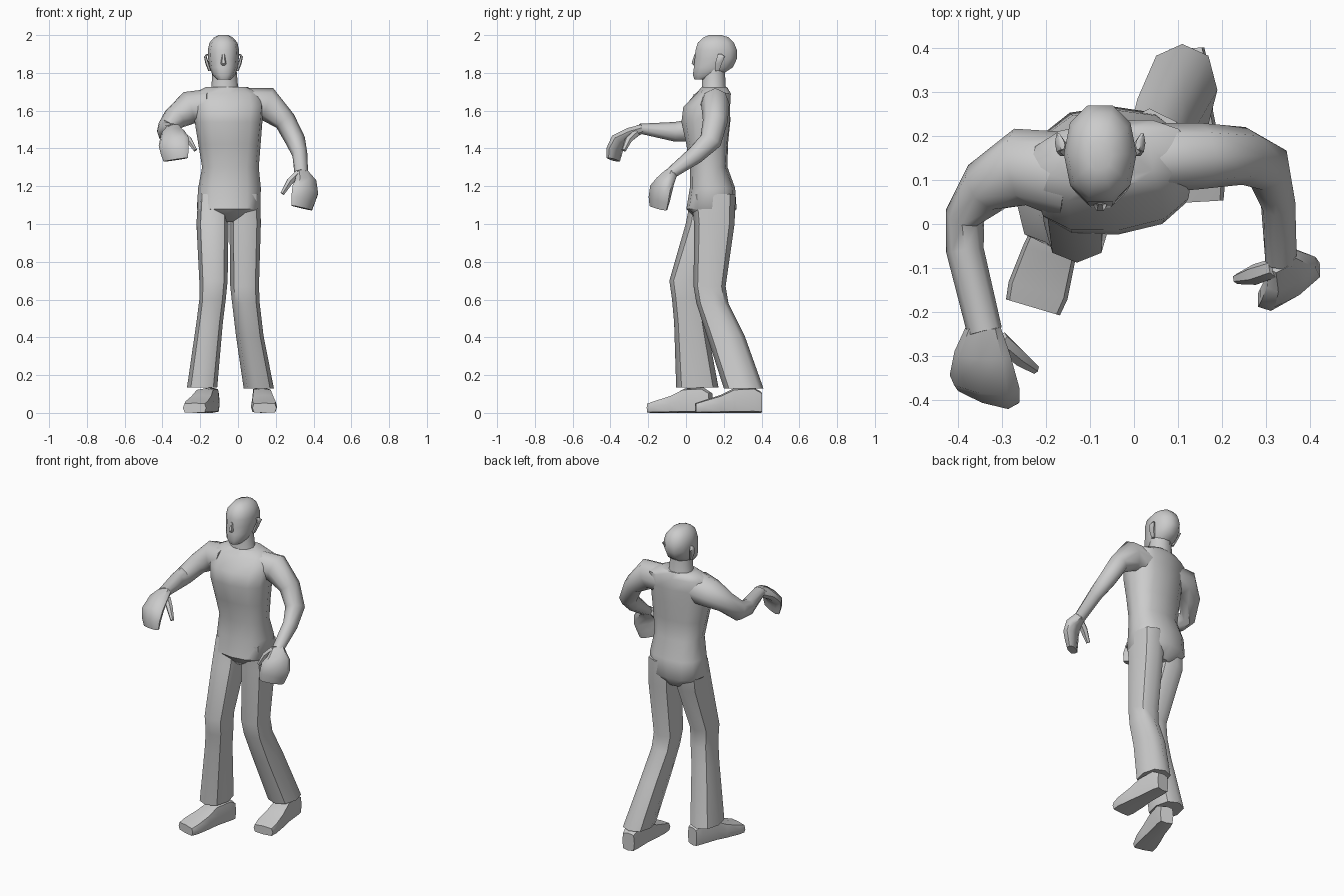
import bpy, bmesh, math
from mathutils import Vector


def loft(name, stations, side=(1, 0, 0), axis=None, n=8, p=1.0):
    """Skin elliptical rings (x, y, z, half_a, half_b[, yaw]).
    half_a lies along 'side'; rings face 'axis', or the path when axis is None.
    p < 1 squares the section off."""
    pts = [Vector(s[:3]) for s in stations]
    bm = bmesh.new()
    rings = []
    for i, s in enumerate(stations):
        if axis:
            t = Vector(axis)
        else:
            t = Vector()
            if i > 0:
                t += (pts[i] - pts[i - 1]).normalized()
            if i < len(pts) - 1:
                t += (pts[i + 1] - pts[i]).normalized()
        t.normalize()
        u = Vector(side)
        u = (u - t * u.dot(t)).normalized()
        v = t.cross(u)
        yaw = s[5] if len(s) > 5 else 0
        u, v = u * math.cos(yaw) + v * math.sin(yaw), v * math.cos(yaw) - u * math.sin(yaw)
        ring = []
        for k in range(n):
            a = 2 * math.pi * k / n
            c, d = math.cos(a), math.sin(a)
            c = math.copysign(abs(c) ** p, c) if abs(c) > 1e-6 else 0
            d = math.copysign(abs(d) ** p, d) if abs(d) > 1e-6 else 0
            ring.append(bm.verts.new(pts[i] + u * c * s[3] + v * d * s[4]))
        rings.append(ring)
    for r0, r1 in zip(rings, rings[1:]):
        for k in range(n):
            j = (k + 1) % n
            bm.faces.new((r0[k], r0[j], r1[j], r1[k]))
    bm.faces.new(rings[0])
    bm.faces.new(rings[-1])
    bmesh.ops.recalc_face_normals(bm, faces=bm.faces)
    me = bpy.data.meshes.new(name)
    bm.to_mesh(me)
    bm.free()
    ob = bpy.data.objects.new(name, me)
    bpy.context.collection.objects.link(ob)
    bpy.ops.object.select_all(action='DESELECT')
    ob.select_set(True)
    bpy.context.view_layer.objects.active = ob
    bpy.ops.object.shade_smooth_by_angle(angle=math.radians(50))
    return ob


def shoe(name, heel, toe):
    """Shoe from heel to toe: (fraction, half width, height)."""
    h, t = Vector((*heel, 0)), Vector((*toe, 0))
    d = (t - h).normalized()
    st = []
    for f, w, z in ((0, .04, .11), (.12, .048, .135), (.42, .052, .13),
                    (.62, .062, .095), (.88, .07, .066), (1, .064, .052)):
        q = h.lerp(t, f)
        st.append((q.x, q.y, z / 2, w, z / 2))
    loft(name, st, side=(-d.y, d.x, 0), axis=d, p=.4)


UP = (0, 0, 1)

# torso, slightly twisted at the chest
loft("torso", [
    (-.05, .14, 1.01, .09, .07), (-.05, .135, 1.08, .168, .133),
    (-.045, .14, 1.19, .166, .12), (-.04, .12, 1.30, .15, .1),
    (-.045, .112, 1.42, .165, .11, .06), (-.05, .105, 1.54, .18, .13, .1),
    (-.05, .11, 1.62, .187, .125, .12), (-.055, .145, 1.69, .185, .09, .12),
    (-.06, .15, 1.725, .11, .068, .1)], axis=UP, n=12, p=.8)

# neck, head, nose, ears
loft("neck", [(-.068, .15, 1.68, .09, .075), (-.07, .147, 1.73, .07, .066),
              (-.072, .147, 1.82, .064, .062)], axis=UP, n=10)
loft("head", [
    (-.075, .088, 1.765, .036, .045), (-.075, .113, 1.79, .06, .08),
    (-.076, .145, 1.83, .075, .108), (-.077, .158, 1.875, .081, .117),
    (-.077, .16, 1.92, .083, .115), (-.077, .158, 1.96, .074, .1),
    (-.077, .16, 1.988, .05, .07), (-.077, .155, 2.0, .025, .035)],
    axis=UP, n=10, p=.9)
loft("nose", [(-.077, .052, 1.9, .008, .008), (-.077, .045, 1.85, .016, .018),
              (-.077, .052, 1.838, .012, .01)], axis=UP, n=6)
for name, s in (("right_ear", -1), ("left_ear", 1)):
    loft(name, [(-.077 + s * .072, .165, 1.81, .008, .012),
                (-.077 + s * .086, .172, 1.85, .01, .02),
                (-.077 + s * .096, .185, 1.885, .007, .024),
                (-.077 + s * .086, .18, 1.9, .006, .012)], axis=UP, n=6)

# flared trouser legs: one forward, one trailing
loft("right_trouser_leg", [
    (-.13, .13, 1.16, .08, .1), (-.135, .11, 1.0, .085, .112),
    (-.13, .0, .70, .075, .088), (-.135, .01, .6, .07, .084),
    (-.15, .022, .48, .07, .085), (-.19, .06, .135, .08, .112)],
    axis=UP, n=8, p=.85)
loft("left_trouser_leg", [
    (.035, .145, 1.16, .083, .118), (.038, .15, 1.0, .083, .107),
    (.035, .125, .67, .076, .085), (.042, .14, .58, .073, .085),
    (.062, .21, .41, .073, .1), (.11, .305, .13, .08, .105)],
    axis=UP, n=8, p=.85)

# shoes
shoe("right_shoe", (-.135, .13), (-.23, -.19))
shoe("left_shoe", (.12, .4), (.14, .05))

# right arm, forearm raised forward
loft("right_arm", [
    (-.15, .11, 1.62, .095, .1), (-.26, .13, 1.615, .088, .088),
    (-.335, .085, 1.56, .065, .065), (-.385, .02, 1.495, .06, .045),
    (-.385, -.06, 1.488, .052, .043), (-.34, -.245, 1.505, .026, .04)], side=UP)
loft("right_hand", [
    (-.342, -.23, 1.505, .038, .025), (-.345, -.295, 1.48, .065, .03),
    (-.34, -.36, 1.435, .084, .034), (-.335, -.38, 1.385, .08, .03),
    (-.33, -.385, 1.34, .07, .022)], side=(1, -.4, 0), p=.75)
loft("right_thumb", [
    (-.305, -.265, 1.48, .022, .02), (-.26, -.305, 1.445, .02, .018),
    (-.225, -.33, 1.39, .012, .01)], side=(0, 1, 0), n=6)

# left arm, bent at the elbow and hanging
loft("left_arm", [
    (.05, .15, 1.63, .08, .09), (.155, .155, 1.635, .075, .09),
    (.25, .155, 1.545, .066, .058), (.305, .13, 1.44, .06, .053),
    (.328, .05, 1.365, .048, .04), (.335, -.085, 1.265, .03, .036)],
    side=(0, 1, 0))
loft("left_hand", [
    (.335, -.08, 1.27, .036, .03), (.358, -.11, 1.225, .066, .034),
    (.356, -.133, 1.18, .084, .036), (.345, -.142, 1.13, .08, .032),
    (.337, -.146, 1.085, .07, .024)], side=(.8, .6, 0), p=.75)
loft("left_thumb", [
    (.32, -.1, 1.27, .022, .02), (.275, -.115, 1.225, .024, .02),
    (.235, -.125, 1.16, .012, .012)], side=(0, 1, 0), n=6)
